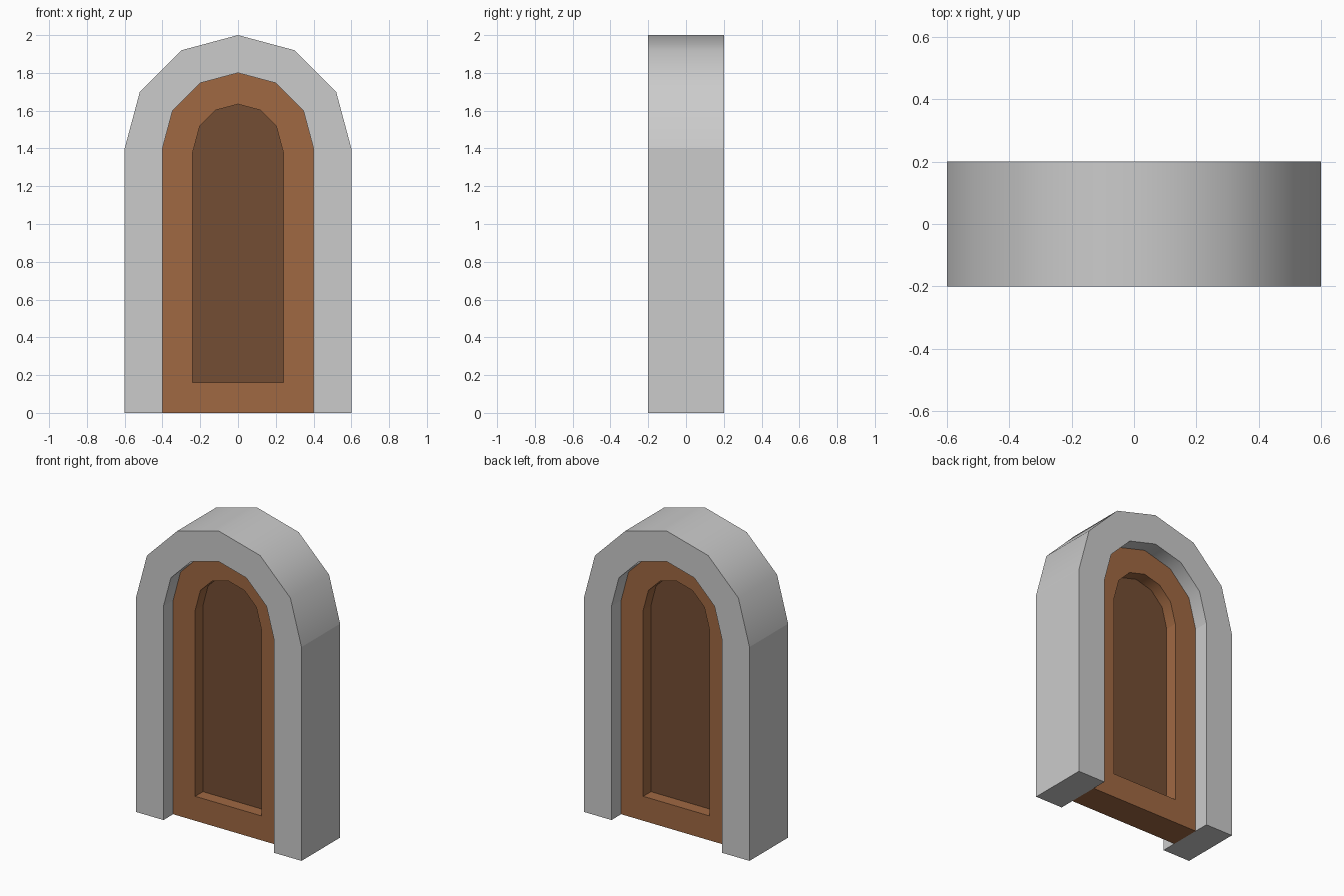
import bpy, bmesh, math
from mathutils import Vector

if "Cube" in bpy.data.objects:
    bpy.data.objects.remove(bpy.data.objects["Cube"])

SPRING = 1.4   # height where the arch begins


def arch(r, segments=6):
    """Arched outline from the right foot over the top to the left foot."""
    arc = [(r * math.cos(math.pi * i / segments),
            SPRING + r * math.sin(math.pi * i / segments)) for i in range(segments + 1)]
    return [(r, 0)] + arc + [(-r, 0)]


def prism(outline, half_depth):
    """Extrude an x-z outline symmetrically about y = 0."""
    bm = bmesh.new()
    face = bm.faces.new([bm.verts.new((x, -half_depth, z)) for x, z in outline])
    ext = bmesh.ops.extrude_face_region(bm, geom=[face], use_keep_orig=True)
    verts = [v for v in ext["geom"] if isinstance(v, bmesh.types.BMVert)]
    bmesh.ops.translate(bm, verts=verts, vec=(0, 2 * half_depth, 0))
    bmesh.ops.recalc_face_normals(bm, faces=bm.faces)
    return bm


def finish(bm, name, materials=()):
    bm.normal_update()
    # only the curved arch faces are smooth
    for f in bm.faces:
        f.smooth = f.calc_center_median().z > 1.3 and abs(f.normal.y) < 0.5
    mesh = bpy.data.meshes.new(name)
    bm.to_mesh(mesh)
    bm.free()
    for m in materials:
        mesh.materials.append(m)
    obj = bpy.data.objects.new(name, mesh)
    bpy.context.collection.objects.link(obj)
    return obj


def material(name, color):
    m = bpy.data.materials.new(name)
    m.diffuse_color = (*color, 1)
    m.use_nodes = True
    m.node_tree.nodes["Principled BSDF"].inputs["Base Color"].default_value = m.diffuse_color
    return m


# stone surround
finish(prism(arch(0.6) + arch(0.4)[::-1], 0.2), "stone_arch")

# wooden door with a sunken panel on both sides
wood = material("wood", (0.35, 0.14, 0.055))
dark_wood = material("dark_wood", (0.175, 0.075, 0.033))
bm = prism(arch(0.4), 0.1)
bm.normal_update()
for face in [f for f in bm.faces if abs(f.normal.y) > 0.9]:
    inward = Vector((0, -0.08 if face.normal.y > 0 else 0.08, 0))
    bmesh.ops.inset_region(bm, faces=[face], thickness=0.16, use_even_offset=True)
    panel = bmesh.ops.extrude_discrete_faces(bm, faces=[face])["faces"][0]
    bmesh.ops.translate(bm, verts=panel.verts[:], vec=inward)
    panel.material_index = 1
finish(bm, "door", (wood, dark_wood))
